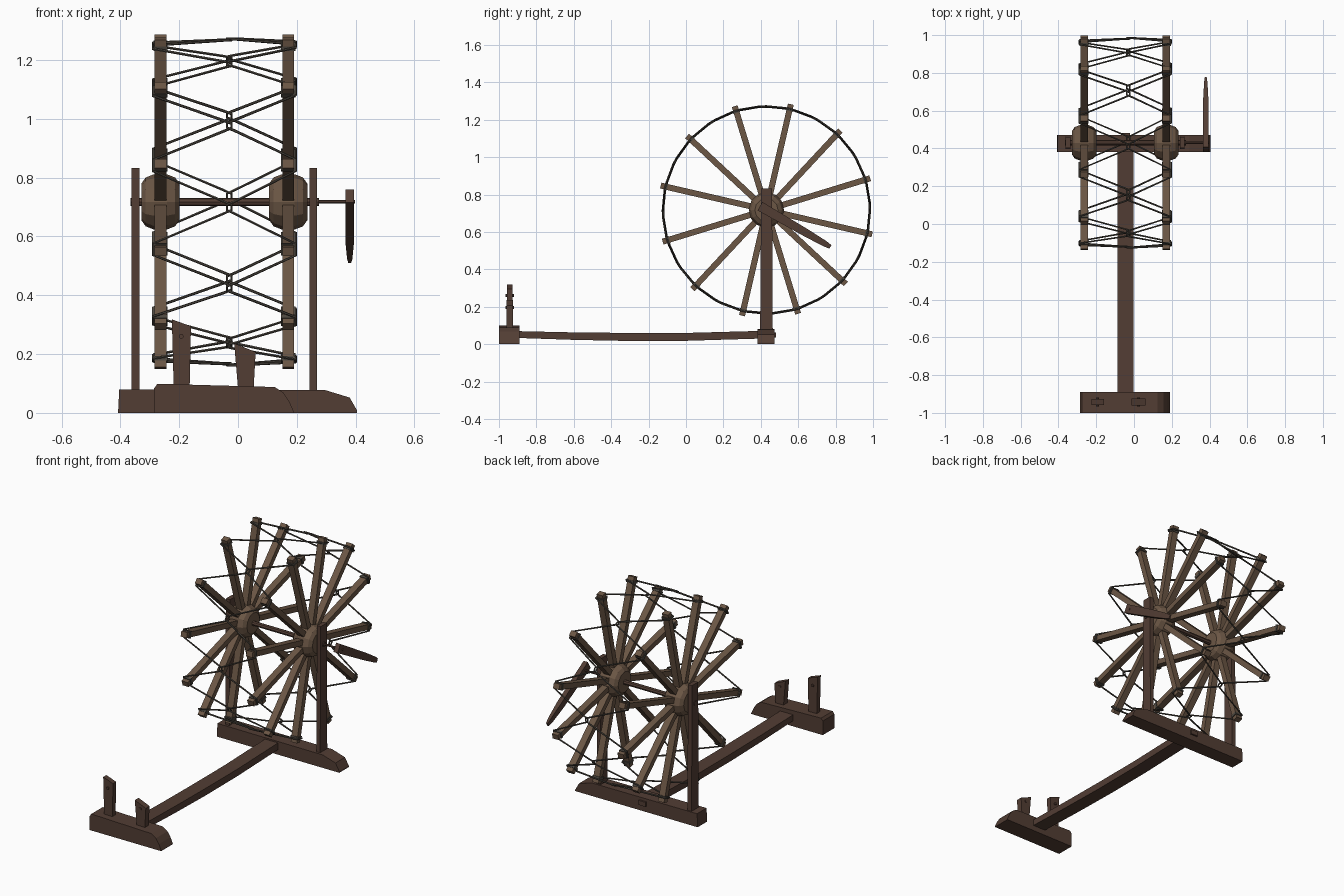
import bpy, bmesh, math
from mathutils import Matrix, Vector

if "Cube" in bpy.data.objects:
    bpy.data.objects.remove(bpy.data.objects["Cube"])

CY, CZ = 0.43, 0.7177          # wheel axis
N = 12
STEP = 2 * math.pi / N
A0 = math.radians(17)


def mat(name, c):
    m = bpy.data.materials.new(name)
    m.diffuse_color = (*c, 1)
    m.use_nodes = True
    m.node_tree.nodes["Principled BSDF"].inputs["Base Color"].default_value = m.diffuse_color
    return m


DARK = mat("dark_wood", (0.085, 0.047, 0.034))
WOOD = mat("light_wood", (0.15, 0.095, 0.06))
CORD = mat("cord", (0.075, 0.065, 0.052))


def add(name, bm, m):
    bmesh.ops.recalc_face_normals(bm, faces=bm.faces)
    me = bpy.data.meshes.new(name)
    bm.to_mesh(me)
    bm.free()
    me.materials.append(m)
    ob = bpy.data.objects.new(name, me)
    bpy.context.collection.objects.link(ob)
    return ob


def extrude(name, pts, axis, lo, hi, m):
    """Extrude an outline: axis 'y' takes (x, z) points, axis 'x' takes (y, z)."""
    bm = bmesh.new()
    place = (lambda p, d: (p[0], d, p[1])) if axis == 'y' else (lambda p, d: (d, p[0], p[1]))
    a = [bm.verts.new(place(p, lo)) for p in pts]
    b = [bm.verts.new(place(p, hi)) for p in pts]
    bm.faces.new(a)
    bm.faces.new(b)
    for i in range(len(pts)):
        j = (i + 1) % len(pts)
        bm.faces.new((a[i], a[j], b[j], b[i]))
    return add(name, bm, m)


def lathe_x(name, profile, cx, sides, m):
    """Closed barrel around the wheel axis from (x, radius) points."""
    bm = bmesh.new()
    rings = []
    for x, r in profile:
        rings.append([bm.verts.new((cx + x, CY + r * math.cos(2 * math.pi * k / sides),
                                    CZ + r * math.sin(2 * math.pi * k / sides)))
                      for k in range(sides)])
    for p, q in zip(rings, rings[1:]):
        for k in range(sides):
            l = (k + 1) % sides
            bm.faces.new((p[k], p[l], q[l], q[k]))
    bm.faces.new(rings[0])
    bm.faces.new(rings[-1])
    return add(name, bm, m)


def radial_boxes(name, cx, r0, r1, wx, wt, m):
    """One box per spoke angle, spanning r0 to r1."""
    bm = bmesh.new()
    for i in range(N):
        M = (Matrix.Translation((cx, CY, CZ)) @ Matrix.Rotation(A0 + i * STEP, 4, 'X')
             @ Matrix.Translation((0, (r0 + r1) / 2, 0)) @ Matrix.Diagonal((wx, r1 - r0, wt, 1)))
        bmesh.ops.create_cube(bm, size=1, matrix=M)
    return add(name, bm, m)


def lacing(name, outer, neck, apex, r):
    """Cord that rounds each spoke and loops to the middle between spokes."""
    path = []
    w, n = math.radians(2.1), math.radians(2.2)
    for i in range(N):
        a = A0 + i * STEP
        mid = a + STEP / 2
        for x, t in ((outer, a - w), (outer, a + w), (neck, mid - n), (apex, mid - n * 0.4),
                     (apex, mid + n * 0.4), (neck, mid + n)):
            path.append((x, CY + r * math.cos(t), CZ + r * math.sin(t), 1))
    cu = bpy.data.curves.new(name, 'CURVE')
    cu.dimensions = '3D'
    cu.bevel_depth = 0.0048
    cu.bevel_resolution = 1
    s = cu.splines.new('POLY')
    s.points.add(len(path) - 1)
    for p, co in zip(s.points, path):
        p.co = co
    s.use_cyclic_u = True
    s.use_smooth = False
    cu.materials.append(CORD)
    bpy.context.collection.objects.link(bpy.data.objects.new(name, cu))


# wheels: hubs, spokes, cord bindings
for side, cx in (("left", -0.264), ("right", 0.171)):
    lathe_x(side + "_hub", [(-0.065, 0.062), (-0.05, 0.083), (-0.022, 0.094),
                            (0.022, 0.094), (0.05, 0.083), (0.065, 0.062)], cx, 12, WOOD)
    radial_boxes(side + "_spokes", cx, 0.06, 0.58, 0.04, 0.032, WOOD)
    radial_boxes(side + "_bindings", cx, 0.543, 0.558, 0.048, 0.04, CORD)
lacing("left_lacing", -0.289, -0.05, -0.022, 0.551)
lacing("right_lacing", 0.196, -0.01, -0.038, 0.555)

# axle and crank
lathe_x("axle", [(-0.365, 0.014), (0.275, 0.014)], 0, 8, DARK)
lathe_x("crank_shaft", [(0.27, 0.006), (0.398, 0.006)], 0, 8, DARK)
bm = bmesh.new()
rings = []
for d, hx, hw in ((-0.04, 0.014, 0.026), (0.25, 0.014, 0.021), (0.36, 0.009, 0.016), (0.395, 0.005, 0.011)):
    rings.append([bm.verts.new((sx * hx, d, sz * hw)) for sx, sz in ((-1, -1), (1, -1), (1, 1), (-1, 1))])
for p, q in zip(rings, rings[1:]):
    for k in range(4):
        bm.faces.new((p[k], p[(k + 1) % 4], q[(k + 1) % 4], q[k]))
bm.faces.new(rings[0])
bm.faces.new(rings[-1])
bm.transform(Matrix.Translation((0.38, CY, CZ)) @ Matrix.Rotation(math.radians(-30), 4, 'X'))
add("crank_handle", bm, DARK)

# uprights holding the axle
post = [(0.396, 0.05), (0.464, 0.05), (0.46, 0.833), (0.402, 0.833)]
extrude("left_upright", post, 'x', -0.362, -0.335, DARK)
extrude("right_upright", post, 'x', 0.243, 0.268, DARK)

# base: rear foot, front foot, sagging beam and its tenon
extrude("rear_foot", [(-0.408, 0), (-0.404, 0.08), (0.295, 0.078), (0.38, 0.052), (0.405, 0.008), (0.405, 0)],
        'y', 0.382, 0.472, DARK)
extrude("front_foot", [(-0.285, 0), (-0.285, 0.084), (-0.274, 0.099), (0.125, 0.088), (0.155, 0.068),
                       (0.175, 0.038), (0.19, 0.004), (0.19, 0)], 'y', -1.0, -0.89, DARK)
extrude("beam", [(-0.92, 0.07), (-0.6, 0.063), (-0.3, 0.06), (0.0, 0.06), (0.4, 0.071),
                 (0.4, 0.03), (0.0, 0.018), (-0.3, 0.017), (-0.6, 0.023), (-0.92, 0.034)],
        'x', -0.088, -0.002, DARK)
extrude("beam_tenon", [(0.4, 0.035), (0.482, 0.035), (0.482, 0.062), (0.4, 0.062)], 'x', -0.068, -0.022, DARK)

# spindle posts on the front foot
extrude("tall_spindle_post", [(-0.218, 0.06), (-0.165, 0.06), (-0.16, 0.295), (-0.225, 0.318)],
        'y', -0.957, -0.927, DARK)
extrude("short_spindle_post", [(0.002, 0.06), (0.052, 0.06), (0.06, 0.207), (-0.013, 0.237)],
        'y', -0.96, -0.924, DARK)

# small pegs through the spindle posts
for name, x, z in (("tall_post_peg", -0.193, 0.26), ("short_post_peg", 0.024, 0.195)):
    bm = bmesh.new()
    bmesh.ops.create_cone(bm, cap_ends=True, segments=8, radius1=0.008, radius2=0.008, depth=0.046,
                          matrix=Matrix.Translation((x, -0.942, z)) @ Matrix.Rotation(math.pi / 2, 4, 'X'))
    add(name, bm, DARK)
